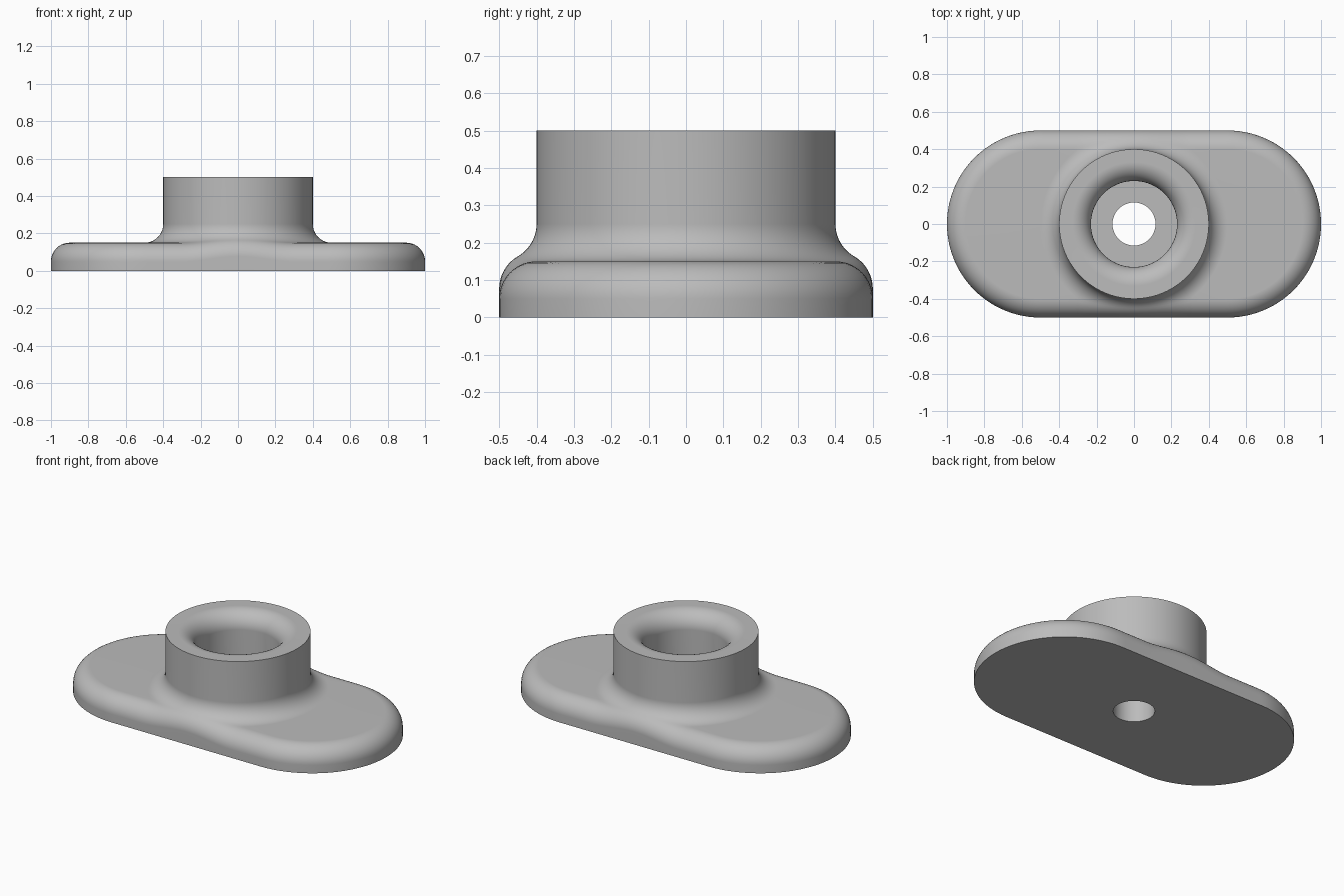
import bpy, bmesh
from math import sin, cos, pi, sqrt, asin
from mathutils import Vector

if "Cube" in bpy.data.objects:
    bpy.data.objects.remove(bpy.data.objects["Cube"])

# Main dimensions
HALF = 0.5            # half the straight length, also the end radius
PLATE = 0.15          # plate thickness
BOSS, TOP = 0.4, 0.5  # boss radius and height
BLEND = 0.1           # radius of every rounded edge
BORE, HOLE = 0.23, 0.115
FLOOR = 0.15          # floor of the counterbore
STEPS = 10            # segments in each rounded edge
STRAIGHT, ROUND = 60, 48

metal = bpy.data.materials.new("plain grey")
metal.use_nodes = True
grey = (0.5, 0.5, 0.5, 1)
metal.diffuse_color = grey
metal.node_tree.nodes["Principled BSDF"].inputs["Base Color"].default_value = grey


def outline():
    """Stations round the plate: point on the inset outline and outward direction."""
    inset = HALF - BLEND
    for side in (1, -1):
        for i in range(ROUND):
            a = -pi / 2 + pi * i / ROUND
            out = Vector((cos(a), sin(a), 0)) * side
            yield Vector((HALF * side, 0, 0)) + out * inset, out
        for i in range(STRAIGHT):
            x = HALF - 2 * HALF * i / STRAIGHT
            yield Vector((x, inset, 0)) * side, Vector((0, side, 0))


def section(spine, out):
    """Closed cross-section from the hole, round the plate and boss, back to the hole."""
    radial = spine.normalized()
    dist = spine.length

    def ring(r, z):
        return radial * r + Vector((0, 0, z))

    # The plate edge rounding rides up where it meets the boss fillet
    gap = max(0, BOSS + BLEND - dist)
    centre = spine + Vector((0, 0, PLATE + BLEND - sqrt(4 * BLEND**2 - gap**2)))
    up = Vector((0, 0, 1))
    if gap > 0:
        up = (ring(BOSS + BLEND, PLATE + BLEND) - centre).normalized()
    wall = centre + out * BLEND
    pts = [ring(HOLE, 0), Vector((wall.x, wall.y, 0))]
    pts += [centre + out.slerp(up, i / STEPS) * BLEND for i in range(STEPS + 1)]

    # Concave fillet up to the boss
    start = asin(min(1, gap / (2 * BLEND)))
    for i in range(STEPS + 1):
        a = start + (pi / 2 - start) * i / STEPS
        pts.append(ring(BOSS + BLEND - BLEND * sin(a), PLATE + BLEND - BLEND * cos(a)))

    # Boss top, rounded mouth and stepped bore
    pts.append(ring(BOSS, TOP))
    for i in range(STEPS + 1):
        a = pi / 2 * i / STEPS
        pts.append(ring(BORE + BLEND - BLEND * sin(a), TOP - BLEND + BLEND * cos(a)))
    pts += [ring(BORE, FLOOR), ring(HOLE, FLOOR)]
    return pts


# Loft the sections into one solid
bm = bmesh.new()
loops = [[bm.verts.new(p) for p in section(*s)] for s in outline()]
for k, a in enumerate(loops):
    b = loops[(k + 1) % len(loops)]
    for j in range(len(a)):
        n = (j + 1) % len(a)
        bm.faces.new((a[j], b[j], b[n], a[n]))
bmesh.ops.remove_doubles(bm, verts=bm.verts, dist=1e-5)
bmesh.ops.recalc_face_normals(bm, faces=bm.faces)
mesh = bpy.data.meshes.new("flanged_bushing")
bm.to_mesh(mesh)
bm.free()
mesh.materials.append(metal)
body = bpy.data.objects.new("flanged_bushing", mesh)
bpy.context.collection.objects.link(body)

# Smooth the rounded surfaces and keep the crisp rims
bpy.ops.object.select_all(action="DESELECT")
body.select_set(True)
bpy.context.view_layer.objects.active = body
bpy.ops.object.shade_smooth_by_angle(angle=pi / 6)
weighted = body.modifiers.new("even shading", "WEIGHTED_NORMAL")
weighted.keep_sharp = True
